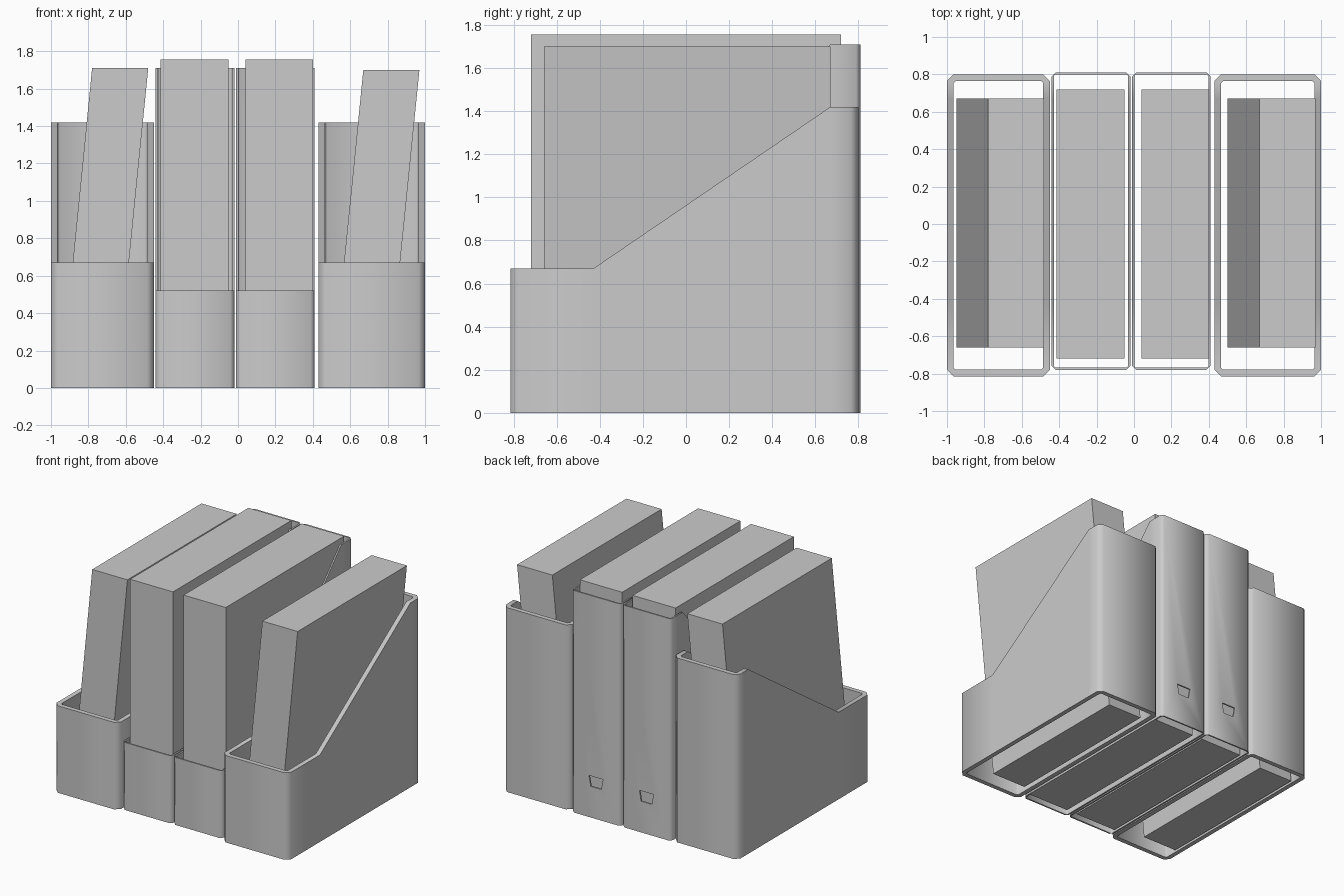
import bpy, bmesh, math

cube = bpy.data.objects.get("Cube")
if cube:
    bpy.data.objects.remove(cube, do_unlink=True)

grey = bpy.data.materials.new("plain grey")
grey.use_nodes = True
grey.diffuse_color = (0.6, 0.6, 0.6, 1)
grey.node_tree.nodes["Principled BSDF"].inputs["Base Color"].default_value = (0.6, 0.6, 0.6, 1)


def finish(name, bm):
    bmesh.ops.recalc_face_normals(bm, faces=bm.faces[:])
    mesh = bpy.data.meshes.new(name)
    bm.to_mesh(mesh)
    bm.free()
    mesh.materials.append(grey)
    obj = bpy.data.objects.new(name, mesh)
    bpy.context.collection.objects.link(obj)
    return obj


def smooth(obj):
    bpy.ops.object.select_all(action='DESELECT')
    obj.select_set(True)
    bpy.context.view_layer.objects.active = obj
    bpy.ops.object.shade_smooth_by_angle(angle=math.radians(50))


def footprint(x0, x1, y0, y1, c, ya, yb):
    """Chamfered rectangle with extra points where the side slope starts and ends."""
    return [(x0 + c, y0), (x1 - c, y0), (x1, y0 + c), (x1, ya), (x1, yb), (x1, y1 - c),
            (x1 - c, y1), (x0 + c, y1), (x0, y1 - c), (x0, yb), (x0, ya), (x0, y0 + c)]


def holder(name, x0, x1, y0, y1, wall, c, low, high, ya, yb):
    """Bottomless sleeve: low front, sloped sides, high back."""
    def top(y):
        t = min(max((y - ya) / (yb - ya), 0), 1)
        return low + (high - low) * t

    bm = bmesh.new()
    outer = footprint(x0, x1, y0, y1, c, ya, yb)
    inner = footprint(x0 + wall, x1 - wall, y0 + wall, y1 - wall, c * 0.3, ya, yb)
    loops = []
    for ring in (outer, inner):
        loops.append([bm.verts.new((x, y, 0)) for x, y in ring])
        loops.append([bm.verts.new((x, y, top(y))) for x, y in ring])
    ob, ot, ib, it = loops
    for a, b in ((ob, ot), (ot, it), (it, ib), (ib, ob)):
        for i in range(len(a)):
            j = (i + 1) % len(a)
            bm.faces.new((a[i], a[j], b[j], b[i]))
    return finish(name, bm)


def block(name, x0, x1, y0, y1, z0, z1, lean=0.0, flare=0.0):
    """Box whose top is shifted sideways by lean and widened by flare."""
    bm = bmesh.new()
    bmesh.ops.create_cube(bm, size=1)
    for v in bm.verts:
        up = v.co.z > 0
        x = x1 + flare * up if v.co.x > 0 else x0 - flare * up
        v.co = (x + lean * up, y1 if v.co.y > 0 else y0, z1 if up else z0)
    return finish(name, bm)


# Wide outer holders with leaning books
for side, x0, x1, bx, bz in (("right", -1.0, -0.45, -0.95, 1.71), ("left", 0.43, 1.0, 0.50, 1.70)):
    smooth(holder(side + "_outer_holder", x0, x1, -0.815, 0.80, 0.036, 0.035,
                  0.67, 1.42, -0.43, 0.67))
    block(side + "_leaning_book", bx, bx + 0.30, -0.66, 0.67, 0.005, bz, lean=0.17)

# Slim inner holders with upright books and a finger hole in the spine
for side, x0, x1, b0, b1 in (("right", -0.44, -0.02, -0.415, -0.05), ("left", -0.01, 0.41, 0.04, 0.40)):
    sleeve = holder(side + "_inner_holder", x0, x1, -0.78, 0.81, 0.012, 0.022,
                    0.52, 1.71, -0.43, 0.67)
    mid = (x0 + x1) / 2
    cutter = block("hole_cutter", mid - 0.045, mid + 0.045, 0.76, 0.85, 0.24, 0.32, flare=0.015)
    cutter.hide_render = True
    cut = sleeve.modifiers.new("finger_hole", 'BOOLEAN')
    cut.operation = 'DIFFERENCE'
    cut.solver = 'EXACT'
    cut.object = cutter
    bpy.context.view_layer.objects.active = sleeve
    bpy.ops.object.modifier_apply(modifier=cut.name)
    bpy.data.objects.remove(cutter, do_unlink=True)
    smooth(sleeve)
    block(side + "_upright_book", b0, b1, -0.72, 0.72, 0.005, 1.755)
